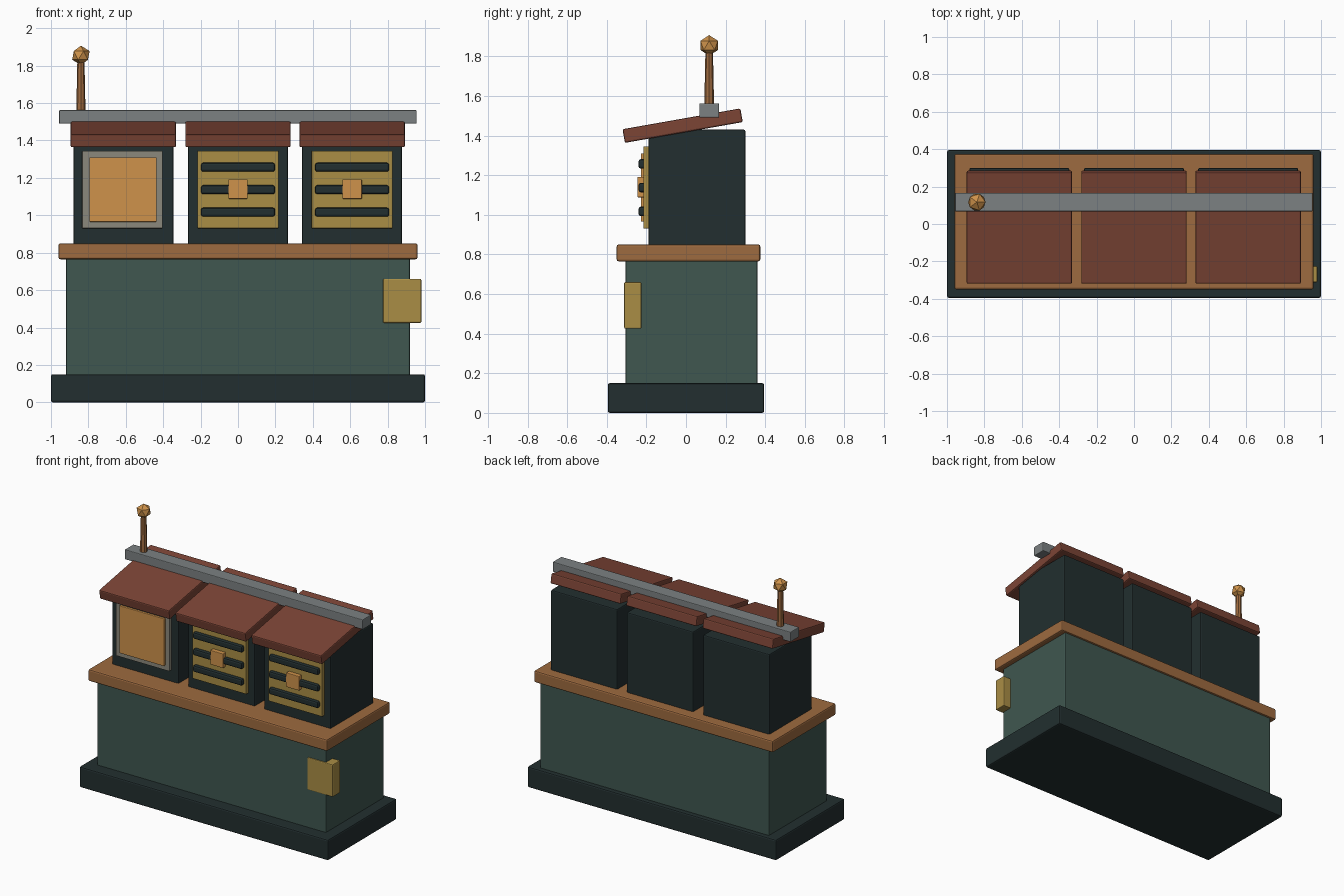
import bpy
import math
from mathutils import Matrix

cube = bpy.data.objects.get("Cube")
if cube:
    bpy.data.objects.remove(cube, do_unlink=True)


def material(name, r, g, b):
    m = bpy.data.materials.new(name)
    m.use_nodes = True
    m.diffuse_color = (r, g, b, 1)
    bsdf = m.node_tree.nodes["Principled BSDF"]
    bsdf.inputs["Base Color"].default_value = (r, g, b, 1)
    bsdf.inputs["Roughness"].default_value = 0.8
    return m


GREEN = material("muted green", 0.05, 0.095, 0.08)
DARK = material("dark green", 0.016, 0.028, 0.029)
WOOD = material("wood", 0.34, 0.145, 0.05)
RUST = material("rust red", 0.2, 0.058, 0.036)
STEEL = material("steel grey", 0.2, 0.22, 0.225)
FRAME = material("warm grey", 0.26, 0.25, 0.2)
BRASS = material("brass", 0.4, 0.27, 0.06)
AMBER = material("amber", 0.62, 0.29, 0.07)


def finish(name, mat, bevel=0.0):
    ob = bpy.context.object
    ob.name = name
    ob.data.materials.append(mat)
    if bevel:
        mod = ob.modifiers.new("soft edges", "BEVEL")
        mod.width = bevel
        mod.segments = 2
    return ob


def box(name, mat, x, y, z, bevel=0.008, tilt=0.0):
    """Box spanning the (low, high) pairs x, y and z, tilted about its own x axis."""
    spans = (x, y, z)
    bpy.ops.mesh.primitive_cube_add(size=1, location=[(a + b) / 2 for a, b in spans])
    ob = finish(name, mat, bevel)
    ob.data.transform(Matrix.Diagonal([b - a for a, b in spans] + [1]))
    ob.rotation_euler.x = tilt
    return ob


def around(c, half):
    return (c - half, c + half)


# Counter
box("base_plinth", DARK, (-1, 1), (-0.395, 0.395), (0, 0.15), 0.01)
box("counter_body", GREEN, (-0.92, 0.92), (-0.305, 0.362), (0.14, 0.775))
box("counter_top", WOOD, (-0.96, 0.96), (-0.35, 0.375), (0.765, 0.85), 0.01)
box("corner_plate", BRASS, (0.775, 0.98), (-0.312, -0.225), (0.425, 0.66), 0.006)

# Three booths with sloping roofs
for side, cx in (("right", -0.613), ("middle", 0), ("left", 0.61)):
    box(side + "_booth", DARK, around(cx, 0.267), (-0.19, 0.3), (0.84, 1.43))
    box(side + "_roof", RUST, around(cx, 0.282), around(-0.017, 0.302),
        around(1.45, 0.035), 0.008, math.radians(10))
    if side == "right":
        # Open window
        box("window_frame", FRAME, around(cx - 0.005, 0.215), (-0.213, -0.18), (0.93, 1.345), 0.004)
        box("window_panel", AMBER, around(cx - 0.002, 0.18), (-0.228, -0.2), (0.965, 1.31), 0.004)
    else:
        # Slatted shutter with a handle
        box(side + "_shutter", BRASS, around(cx, 0.217), (-0.215, -0.18), (0.93, 1.345), 0.005)
        for i in range(3):
            box(f"{side}_slat_{i + 1}", DARK, around(cx, 0.198), (-0.24, -0.2),
                around(1.017 + 0.12 * i, 0.024), 0.012)
        box(side + "_handle", AMBER, around(cx, 0.052), (-0.246, -0.2), (1.088, 1.192), 0.004)

# Roof rail and pole
box("roof_rail", STEEL, (-0.957, 0.955), (0.067, 0.167), (1.49, 1.562), 0.005)
bpy.ops.mesh.primitive_cone_add(vertices=8, radius1=0.025, radius2=0.019, depth=0.29,
                                location=(-0.84, 0.117, 1.685))
finish("pole", WOOD)
bpy.ops.mesh.primitive_ico_sphere_add(subdivisions=1, radius=0.052, location=(-0.84, 0.117, 1.855))
finish("pole_ball", AMBER)
